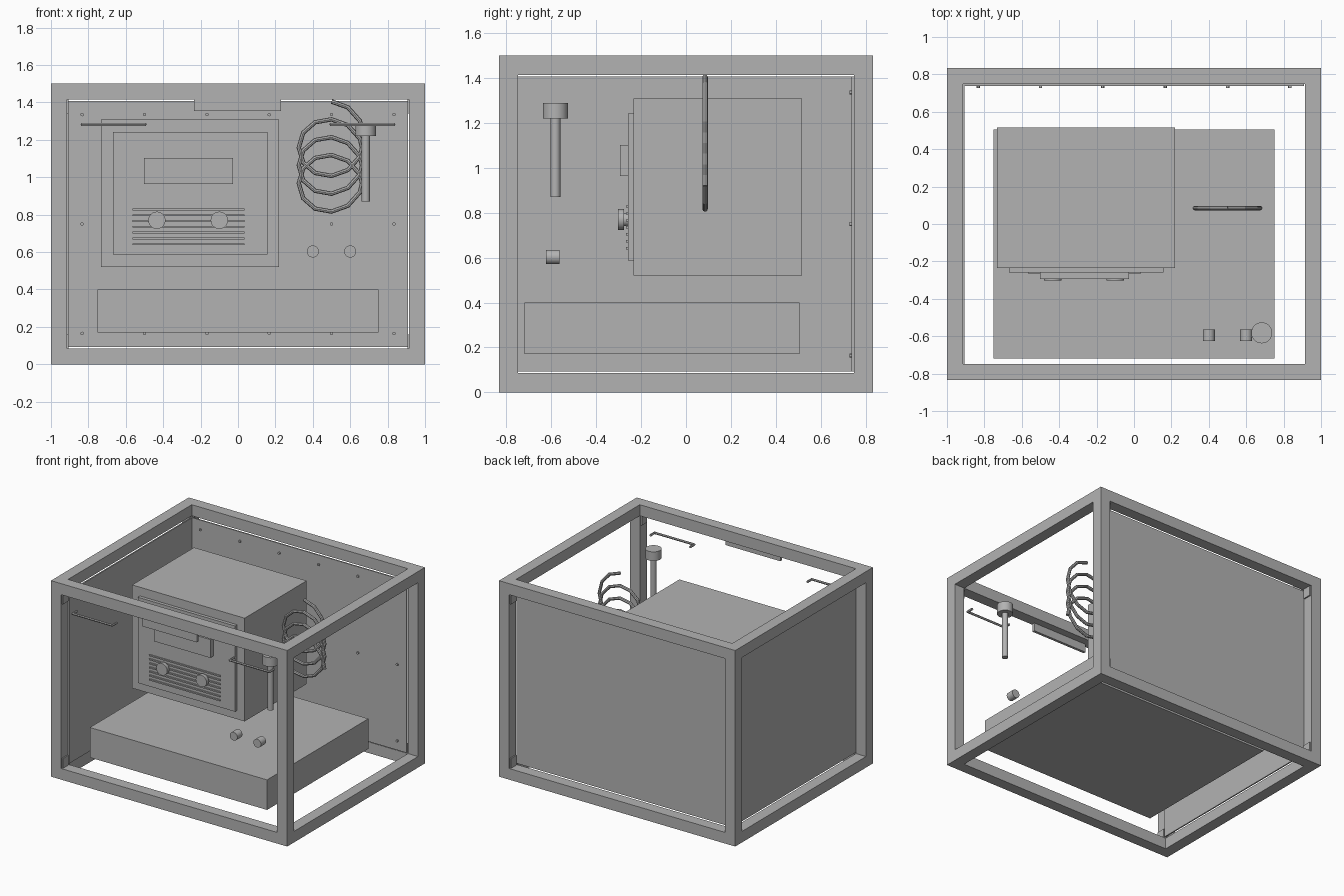
import bpy
import math
from mathutils import Vector

cube = bpy.data.objects.get("Cube")
if cube:
    bpy.data.objects.remove(cube, do_unlink=True)

# One plain grey for everything
GREY = (0.45, 0.45, 0.45, 1)
grey = bpy.data.materials.new("plain grey")
grey.use_nodes = True
grey.diffuse_color = GREY
for node in grey.node_tree.nodes:
    if node.type == 'BSDF_PRINCIPLED':
        node.inputs["Base Color"].default_value = GREY


def box(name, x, y, z):
    """Box from (min, max) pairs on each axis."""
    bpy.ops.mesh.primitive_cube_add(size=1)
    ob = bpy.context.object
    ob.name = name
    ob.location = [(a + b) / 2 for a, b in (x, y, z)]
    ob.scale = [abs(b - a) for a, b in (x, y, z)]
    bpy.ops.object.transform_apply(location=False, rotation=False, scale=True)
    ob.data.materials.append(grey)
    return ob


def rod(name, start, end, radius, sides=32):
    """Cylinder between two points."""
    a, b = Vector(start), Vector(end)
    bpy.ops.mesh.primitive_cylinder_add(radius=radius, depth=(b - a).length,
                                        vertices=sides, location=(a + b) / 2)
    ob = bpy.context.object
    ob.name = name
    ob.rotation_euler = (b - a).to_track_quat('Z', 'Y').to_euler()
    ob.data.materials.append(grey)
    bpy.ops.object.shade_smooth_by_angle()
    return ob


def tube(name, points, radius, resolution=1):
    """Round wire through points."""
    curve = bpy.data.curves.new(name, 'CURVE')
    curve.dimensions = '3D'
    curve.bevel_depth = radius
    curve.bevel_resolution = resolution
    curve.use_fill_caps = True
    line = curve.splines.new('POLY')
    line.points.add(len(points) - 1)
    for point, co in zip(line.points, points):
        point.co = (*co, 1)
    line.use_smooth = False
    ob = bpy.data.objects.new(name, curve)
    bpy.context.collection.objects.link(ob)
    curve.materials.append(grey)
    return ob


# Open frame of square bars
X, Y, Z, BAR = 1.0, 0.833, 1.5, 0.085
IX, IY = X - BAR, Y - BAR
for sx in (-1, 1):
    for sy in (-1, 1):
        box("corner_post", (sx * IX, sx * X), (sy * IY, sy * Y), (0, Z))
        # Small brackets on the inner face of each post
        for z in (BAR, Z - BAR - 0.075):
            box("corner_bracket", (sx * (IX - 0.01), sx * IX),
                (sy * (IY + 0.01), sy * (Y - 0.01)), (z, z + 0.075))
for z in (0, Z - BAR):
    for s in (-1, 1):
        box("long_rail", (-IX, IX), (s * IY, s * Y), (z, z + BAR))
        box("side_rail", (s * IX, s * X), (-IY, IY), (z, z + BAR))

# Thin panels closing the back and one side
PANEL_Z = (BAR + 0.008, Z - BAR - 0.008)
box("back_panel", (-IX + 0.01, IX - 0.005), (IY - 0.01, IY), PANEL_Z)
box("side_panel", (-IX, -IX + 0.01), (-IY, IY), PANEL_Z)
for i in range(6):
    for z in (0.165, 0.75, 1.335):
        x = -0.833 + i / 3
        rod("panel_rivet", (x, 0.728, z), (x, 0.74, z), 0.009, 12)

# Base block and control cabinet
box("base_block", (-0.75, 0.75), (-0.72, 0.506), (0.17, 0.4))
box("cabinet", (-0.733, 0.22), (-0.234, 0.516), (0.52, 1.31))
box("face_plate", (-0.667, 0.157), (-0.259, -0.234), (0.587, 1.243))
box("display", (-0.503, -0.028), (-0.295, -0.259), (0.963, 1.103))
for i in range(7):
    z = 0.642 + i * 0.031
    box("vent_slat", (-0.565, 0.035), (-0.268, -0.259), (z - 0.005, z + 0.005))
for x in (-0.434, -0.1):
    rod("knob_stem", (x, -0.276, 0.77), (x, -0.255, 0.77), 0.03)
    rod("knob", (x, -0.303, 0.77), (x, -0.276, 0.77), 0.046)

# Front fittings: plate, handles, buttons and plunger
box("name_plate", (-0.235, 0.23), (-0.825, -0.805), (1.353, 1.418))
for s in (-1, 1):
    a, b, z = s * 0.497, s * 0.833, 1.283
    tube("handle", [(a, -0.758, z), (a, -0.81, z), (b, -0.81, z), (b, -0.758, z)], 0.009)
for x in (0.4, 0.6):
    rod("button", (x, -0.625, 0.603), (x, -0.564, 0.603), 0.032)
rod("plunger_shaft", (0.683, -0.582, 0.87), (0.683, -0.582, 1.23), 0.022)
rod("plunger_head", (0.683, -0.582, 1.22), (0.683, -0.582, 1.29), 0.056)

# Flat rising coil of wire
STEPS = 12
TURNS = 3.25
coil = []
for i in range(int(STEPS * TURNS) + 1):
    turn = i / STEPS
    angle = turn * math.tau
    coil.append((0.5 + 0.175 * math.cos(angle), 0.085,
                 0.92 + 0.31 * turn / TURNS + 0.175 * math.sin(angle)))
tube("coil", coil, 0.012, 2)
